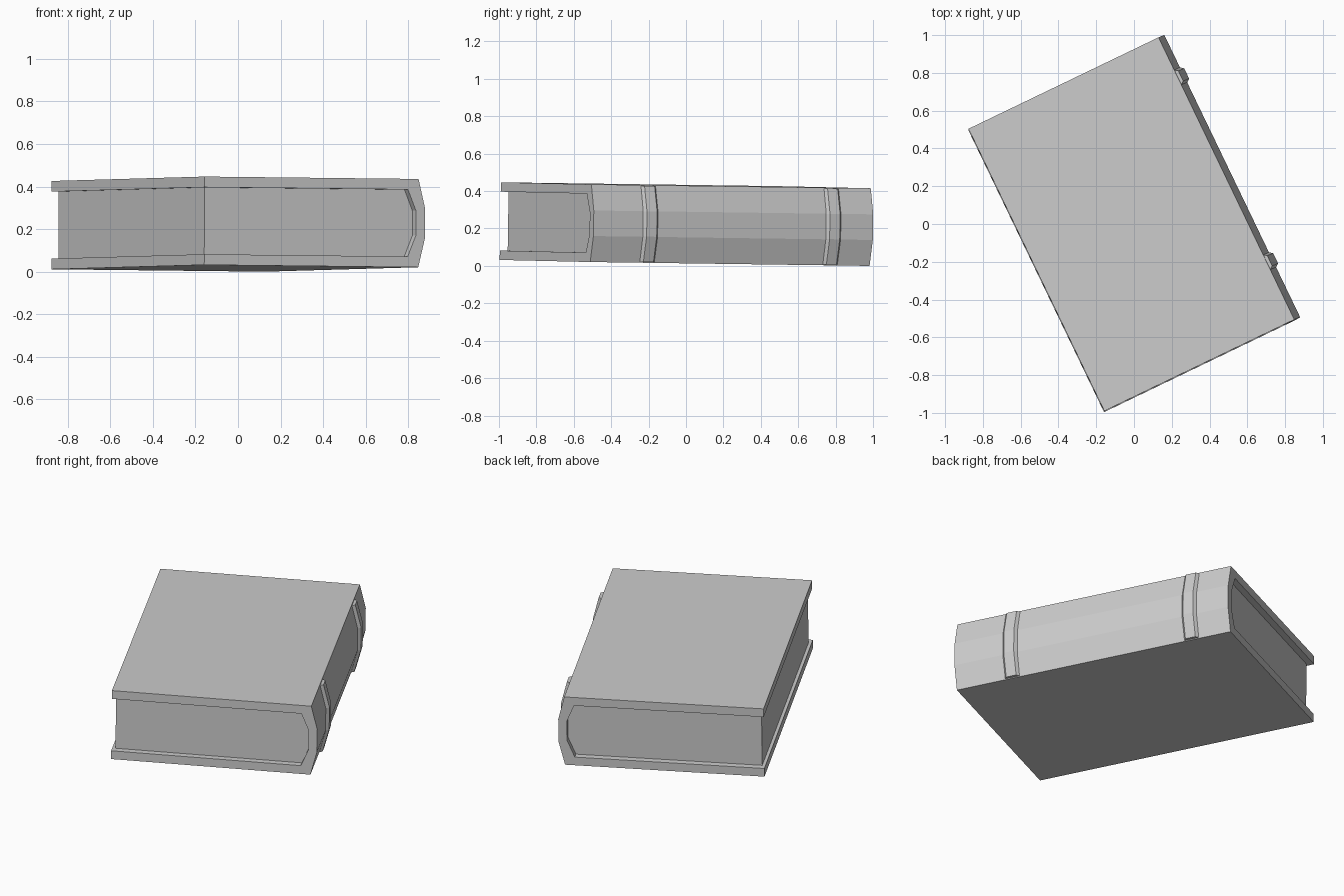
import bpy, bmesh, math
from mathutils import Matrix

if "Cube" in bpy.data.objects:
    bpy.data.objects.remove(bpy.data.objects["Cube"])

H = 0.415          # book thickness
L = 0.829          # half height of the cover
T = 0.05           # cover board thickness

# pose: the book is turned on the floor and tilted very slightly
POSE = (Matrix.Translation((0, 0, 0.0158))
        @ Matrix.Rotation(math.radians(25.7), 4, 'Z')
        @ Matrix.Rotation(-0.0125, 4, 'X')
        @ Matrix.Rotation(0.010, 4, 'Y'))


def loft(name, sections):
    """Skin a list of (y, [(x, z), ...]) sections into a closed solid."""
    bm = bmesh.new()
    rings = [[bm.verts.new((x, y, z)) for x, z in prof] for y, prof in sections]
    n = len(rings[0])
    for a, b in zip(rings, rings[1:]):
        for i in range(n):
            j = (i + 1) % n
            bm.faces.new((a[i], a[j], b[j], b[i]))
    bm.faces.new(rings[0])
    bm.faces.new(rings[-1])
    bmesh.ops.recalc_face_normals(bm, faces=bm.faces)
    me = bpy.data.meshes.new(name)
    bm.to_mesh(me)
    bm.free()
    me.transform(POSE)
    ob = bpy.data.objects.new(name, me)
    bpy.context.collection.objects.link(ob)
    return ob


def spine(x_edge, x_mid, inset):
    """Three-sided rounded spine, bottom to top."""
    return [(x_edge, inset), (x_mid, 0.139 + inset * 0.2),
            (x_mid, H - 0.139 - inset * 0.2), (x_edge, H - inset)]


# wrap-around cover with boards and spine
outer = spine(0.541, 0.576, 0)
inner = spine(0.486, 0.528, T)
cover = ([(-0.575, 0)] + outer + [(-0.575, H), (-0.575, H - T)]
         + inner[::-1] + [(-0.575, T)])
loft("cover", [(-L, cover), (L, cover)])

# page block, set back from the cover edges
pages = [(-0.557, T)] + inner + [(-0.557, H - T)]
loft("page_block", [(-L + 0.038, pages), (L - 0.038, pages)])


# raised bands across the spine, with sloped sides
def band_profile(out):
    rim = spine(0.541 + out, 0.576 + out, 0.005)
    return [(0.52, 0.005)] + rim + [(0.52, H - 0.005)]


for name, y in (("lower_spine_band", -0.492), ("upper_spine_band", 0.594)):
    loft(name, [(y - 0.044, band_profile(0)), (y - 0.030, band_profile(0.018)),
                (y + 0.030, band_profile(0.018)), (y + 0.044, band_profile(0))])
